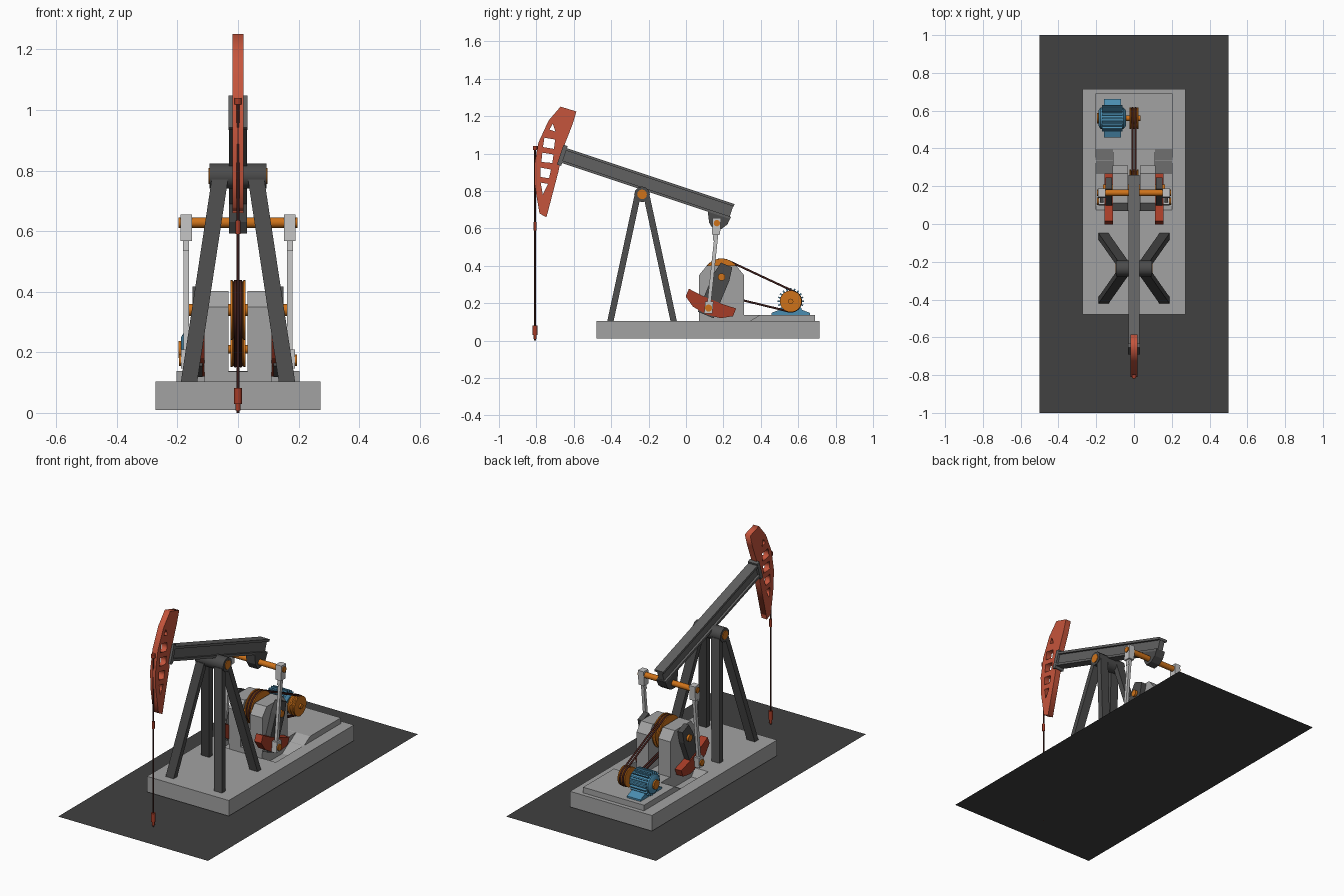
import bpy, bmesh, math
from mathutils import Vector

if "Cube" in bpy.data.objects:
    bpy.data.objects.remove(bpy.data.objects["Cube"])

def mat(name, r, g, b):
    m = bpy.data.materials.new(name)
    m.diffuse_color = (r, g, b, 1)
    m.use_nodes = True
    m.node_tree.nodes["Principled BSDF"].inputs["Base Color"].default_value = m.diffuse_color
    return m

GROUND = mat("asphalt", .052, .052, .052)
CONC = mat("concrete_grey", .36, .36, .36)
DARK = mat("dark_steel", .07, .07, .07)
BEAM = mat("beam_grey", .12, .12, .12)
LIGHT = mat("light_grey", .54, .54, .54)
RED = mat("red_paint", .56, .09, .045)
DRED = mat("dark_red", .38, .045, .02)
ORANGE = mat("orange", .62, .17, .01)
BLUE = mat("motor_blue", .07, .27, .44)
ROPE = mat("rope_brown", .06, .015, .012)

def finish(name, bm, m, smooth=False):
    bmesh.ops.recalc_face_normals(bm, faces=bm.faces)
    me = bpy.data.meshes.new(name)
    bm.to_mesh(me)
    bm.free()
    o = bpy.data.objects.new(name, me)
    bpy.context.collection.objects.link(o)
    me.materials.append(m)
    if smooth:
        bpy.ops.object.select_all(action='DESELECT')
        o.select_set(True)
        bpy.context.view_layer.objects.active = o
        bpy.ops.object.shade_smooth_by_angle(angle=math.radians(35))
    return o

def prism(name, pts, x0, x1, m):
    """Side (y, z) profile extruded along x."""
    bm = bmesh.new()
    f = bm.faces.new([bm.verts.new((x0, y, z)) for y, z in pts])
    r = bmesh.ops.extrude_face_region(bm, geom=[f])
    bmesh.ops.translate(bm, vec=(x1 - x0, 0, 0),
                        verts=[v for v in r["geom"] if isinstance(v, bmesh.types.BMVert)])
    return finish(name, bm, m)

def block(name, x0, x1, y0, y1, z0, z1, m):
    return prism(name, [(y0, z0), (y1, z0), (y1, z1), (y0, z1)], x0, x1, m)

def lathe(name, c, prof, m, n=32):
    """(x, radius) profile turned round an axis along x through c=(y, z)."""
    bm = bmesh.new()
    rings = [[bm.verts.new((x, c[0] + r * math.cos(math.tau * i / n),
                            c[1] + r * math.sin(math.tau * i / n))) for i in range(n)]
             for x, r in prof]
    for a, b in zip(rings, rings[1:]):
        for i in range(n):
            bm.faces.new((a[i], a[(i + 1) % n], b[(i + 1) % n], b[i]))
    bm.faces.new(rings[0])
    bm.faces.new(rings[-1])
    return finish(name, bm, m, True)

def strut(name, p0, p1, hx, hy, m):
    """Straight bar with level ends between two points."""
    bm = bmesh.new()
    for p in (p0, p1):
        for sx in (-hx, hx):
            for sy in (-hy, hy):
                bm.verts.new((p[0] + sx, p[1] + sy, p[2]))
    bmesh.ops.convex_hull(bm, input=bm.verts)
    return finish(name, bm, m)

def curve_obj(name, loops, m, cyclic=True, bevel=0, extrude=0):
    """Poly curve as a round tube, or a filled 2D plate with holes stood in the yz plane."""
    cu = bpy.data.curves.new(name, 'CURVE')
    cu.dimensions = '2D' if extrude else '3D'
    if extrude:
        cu.fill_mode, cu.extrude = 'BOTH', extrude
    else:
        cu.bevel_depth, cu.bevel_resolution, cu.use_fill_caps = bevel, 2, True
    for pts in loops:
        sp = cu.splines.new('POLY')
        sp.points.add(len(pts) - 1)
        for p, q in zip(sp.points, pts):
            p.co = (*q, 0, 1) if extrude else (*q, 1)
        sp.use_cyclic_u = cyclic
    cu.materials.append(m)
    o = bpy.data.objects.new(name, cu)
    bpy.context.collection.objects.link(o)
    if extrude:
        o.rotation_euler = (math.pi / 2, 0, math.pi / 2)
    bpy.ops.object.select_all(action='DESELECT')
    o.select_set(True)
    bpy.context.view_layer.objects.active = o
    bpy.ops.object.convert(target='MESH')
    return o

# Yard surface and concrete foundation with two counterweight pits
bm = bmesh.new()
bm.faces.new([bm.verts.new(p) for p in ((-.5, -1, 0), (.5, -1, 0), (.5, 1, 0), (-.5, 1, 0))])
finish("yard_surface", bm, GROUND)
base = block("foundation", -.273, .273, -.478, .715, .01, .104, CONC)
for s in (-1, 1):
    cut = prism("pit_cutter", [(.07, .11), (.345, .11), (.265, .06), (.105, .06)], s * .11, s * .2, CONC)
    cut.hide_render = True
    b = base.modifiers.new("pit", 'BOOLEAN')
    b.object, b.operation, b.solver = cut, 'DIFFERENCE', 'EXACT'
    bpy.context.view_layer.objects.active = base
    bpy.ops.object.modifier_apply(modifier="pit")
    bpy.data.objects.remove(cut)
prism("machine_slab", [(.34, .104), (.69, .104), (.69, .138), (.397, .138)], -.203, .203, CONC)
block("gearbox_slab", -.11, .11, .07, .4, .104, .137, CONC)

# Samson post: four legs and the saddle bearing
for s in (-1, 1):
    for t in (-1, 1):
        strut("post_leg", (s * .162, -.235 + t * .17, .1), (s * .06, -.235 + t * .025, .77), .027, .017, DARK)
lathe("saddle_bearing", (-.235, .782), [(-.094, .042), (.094, .042)], DARK, 12)
lathe("saddle_pin", (-.235, .782), [(-.098, .026), (.098, .026)], ORANGE, 12)

# Walking beam: I section laid along the slope
A = math.atan2(.3, .9)
def bp(s, t):
    """Point s along the beam from its tail, t below the top edge."""
    return (.26 - s * math.cos(A) - t * math.sin(A), .73 + s * math.sin(A) - t * math.cos(A))
def beam_part(name, s0, s1, t0, t1, w):
    prism(name, [bp(s0, t0), bp(s1, t0), bp(s1, t1), bp(s0, t1)], -w, w, BEAM)
beam_part("beam_top_flange", 0, .96, 0, .014, .03)
beam_part("beam_web", .004, .96, .014, .07, .017)
beam_part("beam_bottom_flange", 0, .96, .07, .084, .03)
beam_part("beam_head_plate", .945, .968, -.012, .1, .031)
prism("tail_bracket", [(.115, .70), (.24, .66), (.222, .622), (.19, .597), (.147, .592), (.124, .63)], -.03, .03, DARK)

# Horse head with window holes
head = [(-.671, 1.251), (-.586, 1.225), (-.607, 1.155), (-.66, 1.02), (-.682, .904), (-.746, .66),
        (-.783, .679), (-.797, .76), (-.81, .84), (-.811, .94), (-.789, 1.059), (-.735, 1.176)]
holes = [[(-.712, 1.16), (-.698, 1.118), (-.73, 1.128)],
         [(-.757, 1.085), (-.70, 1.075), (-.706, 1.025), (-.765, 1.035)],
         [(-.768, 1.005), (-.708, .995), (-.715, .95), (-.773, .955)],
         [(-.777, .925), (-.722, .915), (-.732, .868), (-.777, .875)],
         [(-.777, .845), (-.737, .838), (-.766, .782)]]
curve_obj("horse_head", [head] + holes, RED, extrude=.018)

# Polished rod line with clamps
Y = -.807
curve_obj("rod_line", [[(0, Y, 0), (0, Y, 1.03)]], ROPE, False, .0045)
for z0, z1, r in ((1.018, 1.04, .012), (.59, .635, .008), (.008, .03, .008), (.03, .082, .013)):
    curve_obj("rod_clamp", [[(0, Y, z0), (0, Y, z1)]], DRED, False, r)

# Gearbox halves, main pulley and crank shaft
SH = (.19, .34)
for s in (-1, 1):
    prism("gearbox_half", [(.07, .135), (.31, .135), (.31, .35), (.268, .402), (.112, .402), (.07, .35)],
          s * .032, s * .113, CONC)
def pulley(name, c, r):
    lathe(name, c, [(-.024, r), (-.018, r), (-.012, r * .88), (-.006, r * .88), (-.002, r), (.002, r),
                    (.006, r * .88), (.012, r * .88), (.018, r), (.024, r)], ORANGE)
pulley("main_pulley", SH, .099)
lathe("crank_shaft", SH, [(-.163, .02), (.163, .02)], ORANGE, 16)

# Cranks, counterweights and pitman arms
def cp(u, v):
    """Crank plane point: v out along the arm, u across it."""
    return (SH[0] + .923 * u - .385 * v, SH[1] - .385 * u - .923 * v)
PIN, TAIL = cp(0, .18), (.165, .628)
for s in (-1, 1):
    prism("crank_arm", [cp(*p) for p in ((-.033, -.07), (.033, -.07), (.046, .0), (.046, .22), (-.046, .22), (-.046, 0))],
          s * .117, s * .15, DARK)
    prism("counterweight", [cp(*p) for p in ((-.137, .125), (-.06, .132), (.06, .132), (.137, .125), (.137, .17),
          (.08, .205), (0, .216), (-.08, .205), (-.137, .17))], s * .11, s * .156, DRED)
    lathe("crank_pin", PIN, [(s * .13, .019), (s * .195, .019)], ORANGE, 16)
    x = s * .171
    strut("pitman_foot", (x, PIN[0] - .002, PIN[1] - .028), (x, PIN[0] + .004, PIN[1] + .035), .017, .022, LIGHT)
    strut("pitman_rod", (x, PIN[0], PIN[1]), (x, TAIL[0], .59), .009, .01, LIGHT)
    strut("pitman_taper", (x, .155, .535), (x, .159, .575), .01, .012, LIGHT)
    strut("pitman_head", (x, .16, .567), (x, TAIL[0], .655), .019, .022, LIGHT)
lathe("equalizer_bar", TAIL, [(-.196, .017), (.196, .017)], ORANGE, 16)

# Motor with cooling fins, feet, end cap and pulley
MO = (.56, .21)
lathe("motor_body", MO, [(-.188, .04), (-.178, .056), (-.055, .056), (-.042, .04)], BLUE, 24)
for i in range(20):
    a = math.tau * i / 20
    d, n = Vector((math.cos(a), math.sin(a))), Vector((-math.sin(a), math.cos(a))) * .004
    c = Vector(MO)
    prism("motor_fin", [c + d * .05 - n, c + d * .07 - n, c + d * .07 + n, c + d * .05 + n], -.17, -.062, BLUE)
prism("motor_feet", [(.457, .137), (.663, .137), (.663, .148), (.62, .165), (.6, .18), (.52, .18), (.5, .165), (.457, .148)],
      -.16, -.07, BLUE)
lathe("motor_shaft", MO, [(-.196, .028), (-.186, .028), (-.186, .014), (.034, .014)], ORANGE, 16)
pulley("motor_pulley", MO, .058)

# Twin drive belts: outer tangent loop round both pulleys
R1, R2 = .094, .055
gap = Vector(MO) - Vector(SH)
tilt, half = math.atan2(gap.y, gap.x), math.acos((R1 - R2) / gap.length)
for x in (-.009, .009):
    loop = []
    for c, r, a0, a1 in ((SH, R1, half, math.tau - half), (MO, R2, -half, half)):
        for i in range(17):
            a = tilt + a0 + (a1 - a0) * i / 16
            loop.append((x, c[0] + r * math.cos(a), c[1] + r * math.sin(a)))
    curve_obj("drive_belt", [loop], ROPE, True, .0055)
